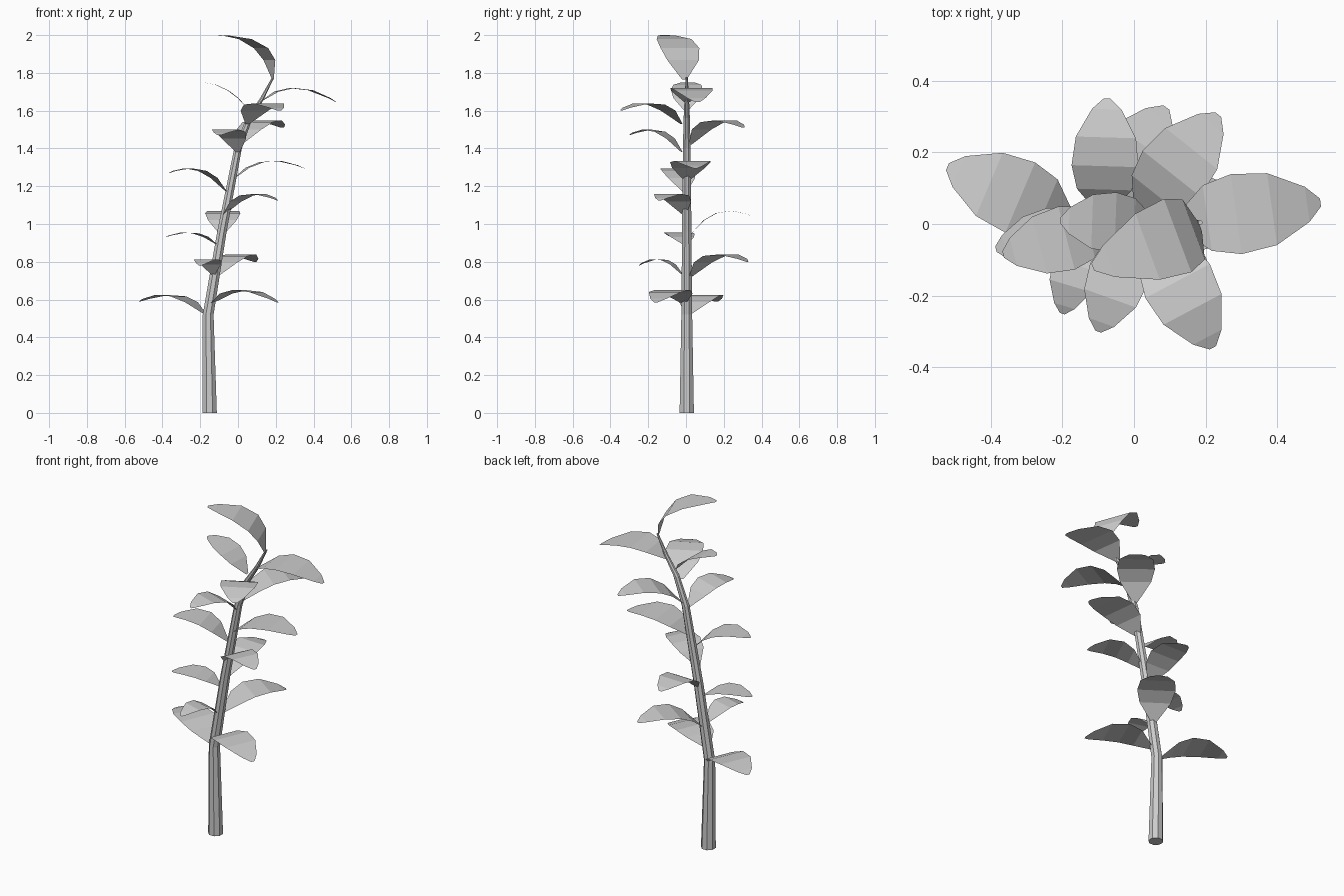
import bpy, math
from mathutils import Vector

if "Cube" in bpy.data.objects:
    bpy.data.objects.remove(bpy.data.objects["Cube"])


def add_mesh(name, verts, faces):
    me = bpy.data.meshes.new(name)
    me.from_pydata([tuple(v) for v in verts], [], faces)
    me.update()
    ob = bpy.data.objects.new(name, me)
    bpy.context.collection.objects.link(ob)
    return ob


# Stem: tapered eight-sided tube through (x, z, radius)
SIDES = 8
path = [(-0.15, 0, 0.041), (-0.158, 0.52, 0.031), (-0.085, 0.96, 0.027), (0.0, 1.40, 0.022),
        (0.06, 1.56, 0.018), (0.125, 1.66, 0.013), (0.185, 1.775, 0.006)]
verts, faces = [], []
for x, z, r in path:
    for k in range(SIDES):
        a = 2 * math.pi * (k + 0.5) / SIDES
        verts.append((x + r * math.cos(a), 0.004 + r * math.sin(a), z))
for i in range(len(path) - 1):
    for k in range(SIDES):
        a, b = i * SIDES + k, i * SIDES + (k + 1) % SIDES
        faces.append((a, b, b + SIDES, a + SIDES))
faces.append(tuple(reversed(range(SIDES))))
faces.append(tuple(range(len(verts) - SIDES, len(verts))))
add_mesh("stem", verts, faces)

# Leaf rows: (position along arch, half width as part of full width)
ROWS = [(0, 0.06), (0.25, 0.41), (0.46, 0.5), (0.7, 0.45), (0.92, 0.22), (1.0, 0.05)]


def leaf(name, bx, bz, tx, ty, tz, peak, lean=0.42):
    """Arched flat blade from the stem (bx, bz) to the tip, cresting at height peak."""
    base, tip = Vector((bx, ty * 0.07, bz)), Vector((tx, ty, tz))
    p, q = peak - bz, tz - bz
    ctrl = base.lerp(tip, lean)
    ctrl.z = bz + p + math.sqrt(max(p * p - p * q, 0))
    out = Vector((tip.x - base.x, tip.y - base.y, 0)).normalized()
    side = Vector((-out.y, out.x, 0))
    width = 0.55 * (tip - base).length
    verts = []
    for t, w in ROWS:
        c = base * (1 - t) ** 2 + ctrl * 2 * t * (1 - t) + tip * t * t
        verts += [c - side * w * width, c + side * w * width]
    faces = [(2 * i, 2 * i + 2, 2 * i + 3, 2 * i + 1) for i in range(len(ROWS) - 1)]
    add_mesh(name, verts, faces)


# Leaves from bottom to top: base x, base z, tip x, y, z, crest z
LEAVES = [
    (-0.17, 0.52, -0.52, 0.16, 0.59, 0.625),
    (-0.14, 0.58, 0.21, -0.16, 0.585, 0.65),
    (-0.13, 0.73, -0.20, -0.25, 0.78, 0.815),
    (-0.12, 0.72, 0.09, 0.325, 0.80, 0.84),
    (-0.11, 0.89, -0.385, -0.07, 0.93, 0.955),
    (-0.085, 0.945, -0.075, 0.35, 1.04, 1.07),
    (-0.075, 1.05, 0.21, -0.14, 1.125, 1.16),
    (-0.06, 1.17, -0.365, -0.085, 1.27, 1.295),
    (-0.035, 1.23, 0.35, 0.05, 1.295, 1.335),
    (0.0, 1.38, -0.10, -0.30, 1.47, 1.50),
    (0.01, 1.42, 0.235, 0.305, 1.51, 1.55),
    (0.05, 1.53, 0.22, -0.345, 1.60, 1.64),
    (0.06, 1.60, -0.205, 0.01, 1.75, 1.75),
    (0.115, 1.645, 0.52, 0.06, 1.645, 1.72),
    (0.185, 1.765, -0.115, -0.12, 2.0, 2.0, 0.0),
]
for i, data in enumerate(LEAVES):
    leaf(f"leaf_{i + 1:02d}", *data)
